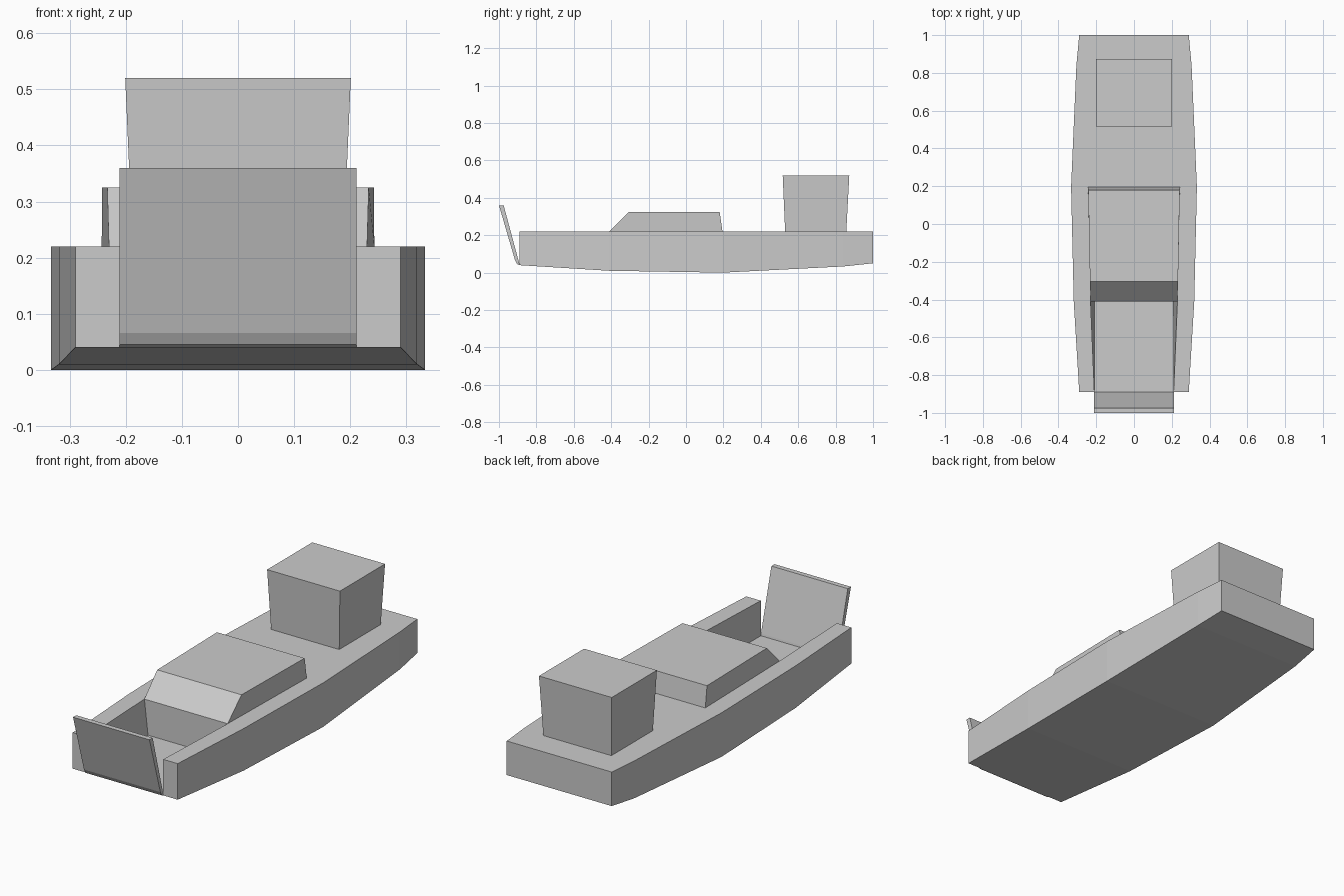
import bpy, bmesh

if "Cube" in bpy.data.objects:
    bpy.data.objects.remove(bpy.data.objects["Cube"])


def add_object(name, bm):
    bmesh.ops.remove_doubles(bm, verts=bm.verts, dist=1e-5)
    bmesh.ops.recalc_face_normals(bm, faces=bm.faces)
    me = bpy.data.meshes.new(name)
    bm.to_mesh(me)
    bm.free()
    ob = bpy.data.objects.new(name, me)
    bpy.context.collection.objects.link(ob)
    return ob


def loft(bm, sections):
    """Skin closed sections and cap both ends."""
    rings = [[bm.verts.new(p) for p in s] for s in sections]
    n = len(rings[0])
    for a, b in zip(rings, rings[1:]):
        for i in range(n):
            j = (i + 1) % n
            bm.faces.new((a[i], a[j], b[j], b[i]))
    bm.faces.new(rings[0])
    bm.faces.new(rings[-1])


def profile_solid(name, pts):
    """Symmetric solid from a side profile of (y, z, half width)."""
    bm = bmesh.new()
    loft(bm, [[(s * w, y, z) for y, z, w in pts] for s in (-1, 1)])
    return add_object(name, bm)


DECK, FLOOR = 0.22, 0.045


def well_section(y, w, keel, inner):
    half = [(w, keel), (w, DECK), (inner, DECK), (0.21, FLOOR)]
    pts = half + [(-x, z) for x, z in reversed(half)]
    return [(x, y, z) for x, z in pts]


def solid_section(y, w, keel):
    return [(w, y, keel), (w, y, DECK), (-w, y, DECK), (-w, y, keel)]


# Front hull with open cargo well
bm = bmesh.new()
loft(bm, [well_section(-0.89, 0.29, 0.04, 0.21),
          well_section(-0.41, 0.319, 0.01, 0.23),
          well_section(0.195, 0.333, 0.0, 0.243)])
add_object("hull_front", bm)

# Rear hull with solid deck
bm = bmesh.new()
loft(bm, [solid_section(0.195, 0.333, 0.0),
          solid_section(0.84, 0.305, 0.033),
          solid_section(1.0, 0.29, 0.05)])
add_object("hull_rear", bm)

# Raised cover with sloped front and bulkhead down to the well floor
profile_solid("cargo_cover", [
    (-0.41, FLOOR, 0.21), (-0.41, DECK, 0.23), (-0.305, 0.325, 0.233),
    (0.18, 0.325, 0.242), (0.195, DECK, 0.243)])

# Bow ramp, leaning forward
profile_solid("bow_ramp", [(y, z, 0.211) for y, z in (
    (-1.0, 0.36), (-0.975, 0.36), (-0.893, 0.055), (-0.89, 0.04),
    (-0.902, 0.045), (-0.914, 0.066))])

# Wheelhouse, flaring upward
bm = bmesh.new()
loft(bm, [[(-w, y0, z), (w, y0, z), (w, y1, z), (-w, y1, z)]
          for w, y0, y1, z in ((0.188, 0.53, 0.857, DECK),
                               (0.201, 0.517, 0.873, 0.52))])
add_object("wheelhouse", bm)
